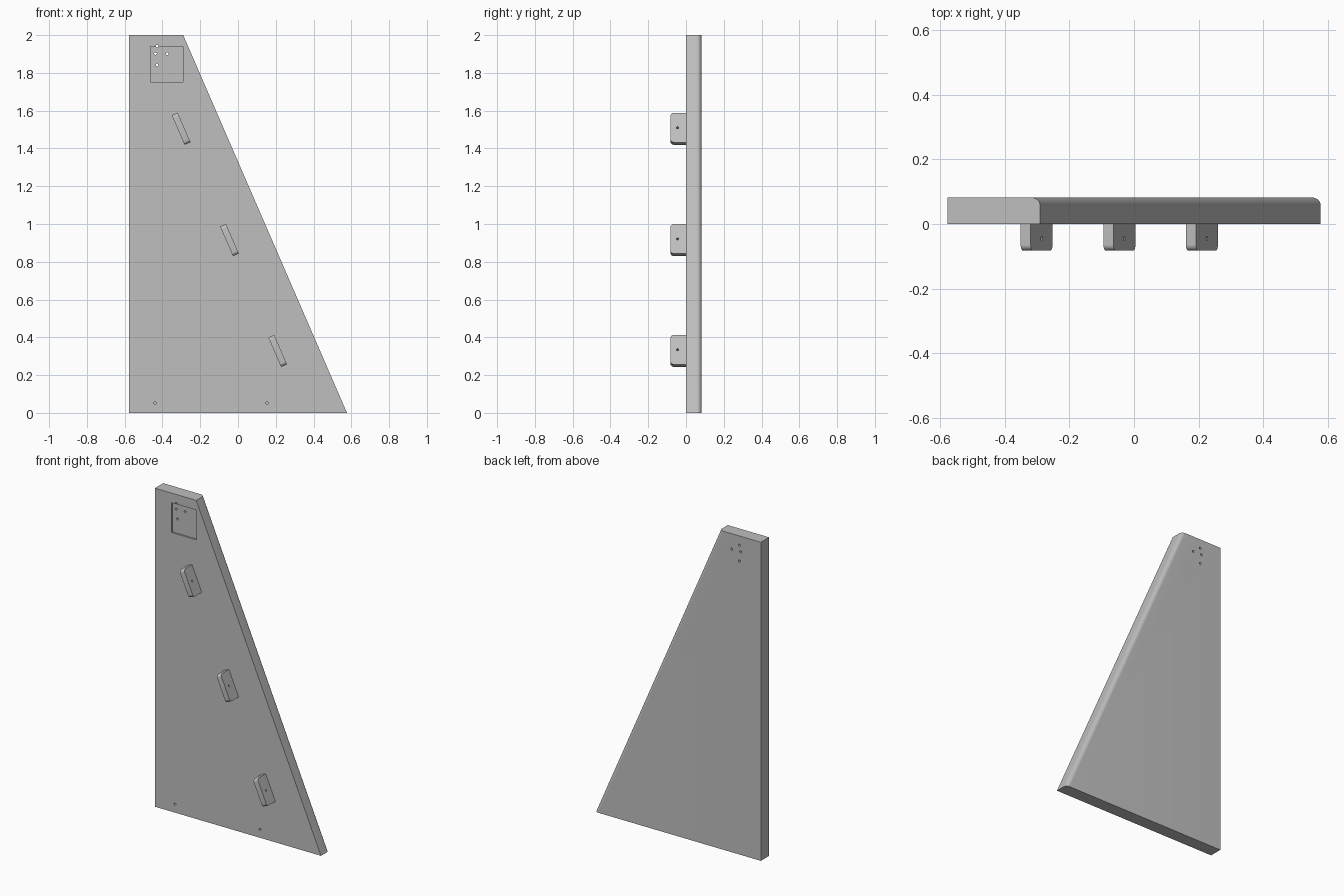
import bpy, bmesh, math
from mathutils import Matrix, Vector

cube = bpy.data.objects.get("Cube")
if cube:
    bpy.data.objects.remove(cube, do_unlink=True)

# One plain grey for everything
grey = bpy.data.materials.new("plain_grey")
grey.use_nodes = True
colour = (0.52, 0.52, 0.52, 1)
grey.diffuse_color = colour
grey.node_tree.nodes["Principled BSDF"].inputs["Base Color"].default_value = colour

LEFT, TOP_X, BASE_X, HEIGHT, THICK = -0.577, -0.29, 0.577, 2.0, 0.082
LEAN = -math.atan((BASE_X - TOP_X) / HEIGHT)


def make_object(name, bm):
    bmesh.ops.recalc_face_normals(bm, faces=bm.faces)
    mesh = bpy.data.meshes.new(name)
    bm.to_mesh(mesh)
    bm.free()
    mesh.materials.append(grey)
    obj = bpy.data.objects.new(name, mesh)
    bpy.context.collection.objects.link(obj)
    return obj


def activate(obj):
    bpy.ops.object.select_all(action='DESELECT')
    obj.select_set(True)
    bpy.context.view_layer.objects.active = obj


def cut(target, cutter):
    cutter.hide_render = True
    mod = target.modifiers.new("cut", 'BOOLEAN')
    mod.operation, mod.solver, mod.object = 'DIFFERENCE', 'EXACT', cutter
    activate(target)
    bpy.ops.object.modifier_apply(modifier=mod.name)
    bpy.data.objects.remove(cutter, do_unlink=True)


def drill(centre, radius, depth, axis):
    bm = bmesh.new()
    turn = Vector((0, 0, 1)).rotation_difference(Vector(axis)).to_matrix().to_4x4()
    bmesh.ops.create_cone(bm, cap_ends=True, segments=16, radius1=radius, radius2=radius,
                          depth=depth, matrix=Matrix.Translation(centre) @ turn)
    return make_object("hole_cutter", bm)


def box(name, size, centre):
    bm = bmesh.new()
    bmesh.ops.create_cube(bm, size=1, matrix=Matrix.Translation(centre) @ Matrix.Diagonal((*size, 1)))
    return make_object(name, bm)


def smooth(obj):
    activate(obj)
    bpy.ops.object.shade_smooth_by_angle(angle=math.radians(35))


# Tapered panel, rounded along the back of its sloping edge
bm = bmesh.new()
outline = [(LEFT, 0), (BASE_X, 0), (TOP_X, HEIGHT), (LEFT, HEIGHT)]
face = bm.faces.new([bm.verts.new((x, 0, z)) for x, z in outline])
extruded = bmesh.ops.extrude_face_region(bm, geom=[face])["geom"]
bmesh.ops.translate(bm, vec=(0, THICK, 0),
                    verts=[v for v in extruded if isinstance(v, bmesh.types.BMVert)])
slope = [e for e in bm.edges if all(v.co.y > 0.01 and v.co.x > TOP_X - 0.01 for v in e.verts)]
bmesh.ops.bevel(bm, geom=slope, offset=0.025, offset_type='OFFSET', segments=8,
                profile=0.5, affect='EDGES')
panel = make_object("tapered_panel", bm)

# Shallow recess for a fitting near the top
cut(panel, box("recess_cutter", (0.172, 0.02, 0.187), (-0.376, 0, 1.846)))

# Through holes at the top, blind holes at the base
for x, z in [(-0.428, 1.942), (-0.437, 1.902), (-0.375, 1.902), (-0.428, 1.842)]:
    cut(panel, drill((x, THICK / 2, z), 0.007, 0.2, (0, 1, 0)))
for x in (-0.439, 0.153):
    cut(panel, drill((x, 0, 0.052), 0.007, 0.08, (0, 1, 0)))
smooth(panel)

# Three leaning lugs with rounded outer corners and a cross hole
for i, (x, z) in enumerate([(-0.301, 1.504), (-0.045, 0.915), (0.21, 0.328)]):
    bm = bmesh.new()
    bmesh.ops.create_cube(bm, size=1, matrix=Matrix.Translation((0, -0.041, 0))
                          @ Matrix.Diagonal((0.034, THICK, 0.17, 1)))
    outer = [e for e in bm.edges if all(v.co.y < -0.05 for v in e.verts)
             and abs(e.verts[0].co.z - e.verts[1].co.z) < 0.01]
    bmesh.ops.bevel(bm, geom=outer, offset=0.018, segments=6, profile=0.5, affect='EDGES')
    lug = make_object(f"lug_{i + 1}", bm)
    cut(lug, drill((0, -0.045, 0), 0.006, 0.1, (1, 0, 0)))
    lug.matrix_world = Matrix.Translation((x, 0, z)) @ Matrix.Rotation(LEAN, 4, 'Y')
    smooth(lug)
